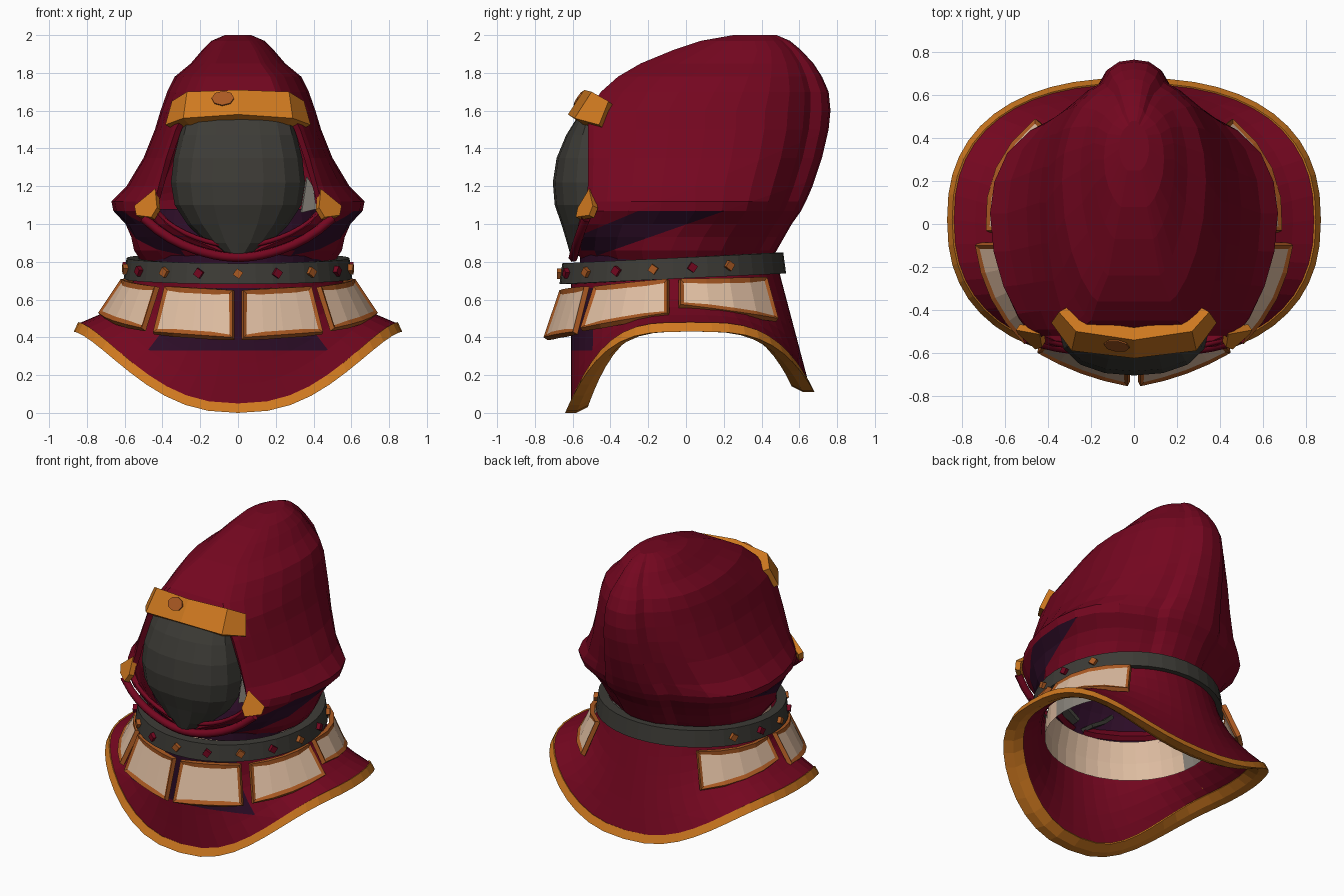
import bpy, bmesh, math
from mathutils import Vector, Matrix

if "Cube" in bpy.data.objects:
    bpy.data.objects.remove(bpy.data.objects["Cube"])


def material(name, r, g, b):
    m = bpy.data.materials.new(name)
    m.use_nodes = True
    m.diffuse_color = (r, g, b, 1)
    m.node_tree.nodes["Principled BSDF"].inputs["Base Color"].default_value = (r, g, b, 1)
    return m


RED = material("crimson cloth", .175, .002, .014)
SHADE = material("dark purple cloth", .026, .004, .021)
ORANGE = material("orange trim", .62, .19, .014)
BRONZE = material("bronze frame", .40, .10, .016)
CREAM = material("cream panel", .72, .50, .35)
GREY = material("charcoal", .046, .044, .037)
LINING = material("grey lining", .25, .23, .20)


def finish(name, bm, mats, thick=0.0, offset=-1, inner=0):
    bmesh.ops.recalc_face_normals(bm, faces=bm.faces)
    mesh = bpy.data.meshes.new(name)
    bm.to_mesh(mesh)
    bm.free()
    for m in mats:
        mesh.materials.append(m)
    ob = bpy.data.objects.new(name, mesh)
    bpy.context.collection.objects.link(ob)
    if thick:
        mod = ob.modifiers.new("thickness", "SOLIDIFY")
        mod.thickness, mod.offset, mod.material_offset = thick, offset, inner
    return ob


def loft(rows, closed=True, keep=None):
    """Join rows of points with quads; keep chooses which faces to make."""
    bm = bmesh.new()
    grid = [[bm.verts.new(p) for p in row] for row in rows]
    n = len(rows[0])
    for i in range(len(rows) - 1):
        for j in range(n if closed else n - 1):
            if keep and not keep(i, j, n):
                continue
            k = (j + 1) % n
            bm.faces.new((grid[i][j], grid[i][k], grid[i + 1][k], grid[i + 1][j]))
    return bm, grid


def cut(bm, point, normal):
    """Cut a clean colour border across the faces."""
    geom = bm.verts[:] + bm.edges[:] + bm.faces[:]
    bmesh.ops.bisect_plane(bm, geom=geom, plane_co=point, plane_no=normal)


def ring(rx, ry, cy, z, n=40):
    """Oval ring starting at the front; z may depend on the angle."""
    out = []
    for i in range(n):
        a = math.tau * i / n
        out.append((rx * math.sin(a), cy - ry * math.cos(a), z(a) if callable(z) else z))
    return out


# Hood: height, half width, front, widest y, back, half opening
LEVELS = [
    (.80, .51, -.55, -.08, .44, .04), (.86, .55, -.58, -.08, .48, .10),
    (.93, .565, -.58, -.05, .52, .27), (1.0, .595, -.57, 0, .56, .38),
    (1.07, .66, -.55, .05, .61, .44), (1.12, .67, -.53, .05, .635, .44),
    (1.2, .59, -.52, .05, .67, .42), (1.35, .50, -.52, .08, .72, .38),
    (1.5, .44, -.52, .1, .755, .33), (1.6, .41, -.52, .1, .765, .28),
    (1.7, .375, -.45, .15, .755, .2), (1.78, .335, -.36, .2, .72, .17),
    (1.85, .25, -.24, .25, .675, .12), (1.92, .19, -.07, .3, .61, .09),
    (1.97, .14, .08, .3, .55, .06), (2.0, .07, .25, .35, .48, .03)]
OPEN_ROWS = 9
# Back quarter with a raised spine between two folds
BACK = [(1, 0), (.97, .25), (.88, .48), (.72, .66), (.5, .79),
        (.37, .84), (.3, .93), (.17, .985), (0, 1)]


def hood_row(z, w, f, m, b, o):
    half = [(0, f), (o / 2, f)]
    for k in range(5):
        a = k * math.pi / 10
        half.append((o + (w - o) * math.sin(a) ** 1.5, m - (m - f) * math.cos(a)))
    half += [(w * c, m + (b - m) * s) for c, s in BACK]
    return [(x, y, z) for x, y in half] + [(-x, y, z) for x, y in half[-2:0:-1]]


def hood_keep(i, j, n):
    return i >= OPEN_ROWS or 2 <= j < n - 2


bm, grid = loft([hood_row(*v) for v in LEVELS], keep=hood_keep)
bm.faces.new(grid[-1])
loose = [v for v in bm.verts if not v.link_faces]
bmesh.ops.delete(bm, geom=loose, context="VERTS")
# Dark slanting band in the fold under the cheeks
cut(bm, (0, -.45, .84), (0, -.35, 1))
cut(bm, (0, -.56, .94), (0, -.42, 1))
for f in bm.faces:
    c = f.calc_center_median()
    low, high = .84 + .35 * (c.y + .45), .94 + .42 * (c.y + .56)
    f.material_index = int(not (low < c.z < min(high, 1.07) and abs(c.x) > .25))
finish("hood", bm, [SHADE, RED, RED], .035, inner=1)

# Face mask, curved like a shield
MASK = [(.83, .06, -.61), (.9, .17, -.63), (1.0, .27, -.66), (1.1, .335, -.695),
        (1.22, .355, -.705), (1.35, .34, -.685), (1.47, .31, -.635), (1.59, .28, -.56)]
rows = []
for z, w, y in MASK:
    steps = [k / 4 for k in range(-4, 5)]
    rows.append([(w * math.sin(t * math.pi / 2), y + (-.47 - y) * abs(t) ** 2.2, z) for t in steps])
bm, _ = loft(rows, closed=False)
finish("face_mask", bm, [GREY], .025)

# Dark inner scarf filling the front under the mask
bm, _ = loft([ring(.49, .50, -.06, .78), ring(.50, .51, -.05, .86),
              ring(.49, .48, -.04, .97), ring(.47, .43, -.03, 1.08)],
             keep=lambda i, j, n: j < n / 4 or j >= 3 * n / 4)
finish("inner_scarf", bm, [SHADE])

# Folded edges sweeping under the chin
for name, drop, back, radius in (("upper_fold", 0, 0, .014), ("lower_fold", .06, -.01, .026)):
    cu = bpy.data.curves.new(name, "CURVE")
    cu.dimensions, cu.bevel_depth, cu.bevel_resolution = "3D", radius, 1
    cu.resolution_u = 3
    path = [(.47, -.52, 1.09), (.37, -.56, .99), (.2, -.58, .91), (0, -.59, .87)]
    path += [(-x, y, z) for x, y, z in path[-2::-1]]
    sp = cu.splines.new("NURBS")
    sp.points.add(len(path) - 1)
    sp.use_endpoint_u = True
    for p, (x, y, z) in zip(sp.points, path):
        p.co = (x * (1 + drop), y + back, z - drop, 1)
    cu.materials.append(RED)
    bpy.context.collection.objects.link(bpy.data.objects.new(name, cu))

# Brow band wrapping round the top of the opening
brow = [(0, -.625, 1.58, 0, -.54, 1.71), (.29, -.59, 1.56, .27, -.50, 1.70),
        (.385, -.46, 1.525, .35, -.41, 1.65)]
brow = [(-b[0], b[1], b[2], -b[3], b[4], b[5]) for b in brow[:0:-1]] + brow
bm, _ = loft([[b[:3] for b in brow], [b[3:] for b in brow]], closed=False)
finish("brow_band", bm, [ORANGE], .07)

# Worn spot on the brow band
bm = bmesh.new()
tilt = Matrix.Translation((-.08, -.567, 1.665)) @ Matrix.Rotation(math.radians(-8), 4, "Z") \
    @ Matrix.Rotation(math.radians(57), 4, "X") @ Matrix.Diagonal((.06, .045, .008, 1))
bmesh.ops.create_cone(bm, cap_ends=True, segments=8, radius1=1, radius2=1, depth=1, matrix=tilt)
finish("brow_spot", bm, [BRONZE])


# Belt, lower at the front
def belt_z(dz):
    return lambda a: .765 - .028 * math.cos(a) + dz


bm, _ = loft([ring(.54, .53, -.07, belt_z(-.055)), ring(.605, .60, -.07, belt_z(-.055)),
              ring(.59, .585, -.07, belt_z(.055)), ring(.53, .52, -.07, belt_z(.055)),
              ring(.54, .53, -.07, belt_z(-.055))])
finish("neck_belt", bm, [GREY])

# Studs around the front and sides of the belt
bm = bmesh.new()
for k in range(-6, 7):
    a = math.radians(k * 20)
    pos = Vector((.6 * math.sin(a), -.07 - .593 * math.cos(a), belt_z(0)(a)))
    m = Matrix.Translation(pos) @ Matrix.Rotation(a, 4, "Z") @ Matrix.Rotation(.6, 4, "Y")
    made = bmesh.ops.create_cube(bm, size=.04, matrix=m)
    for f in {f for v in made["verts"] for f in v.link_faces}:
        f.material_index = k % 2
finish("belt_studs", bm, [BRONZE, RED])


# Shoulder mantle, squarer toward a hem that dips at front and back
def mantle_row(t, grow=0.0, dz=0.0):
    out = []
    for i in range(48):
        a = math.tau * i / 48
        s, c = math.sin(a), math.cos(a)
        hem = .475 - (.43 if c > 0 else .32) * abs(c) ** 3
        e = t ** 2.6
        power = 1 - .16 * e
        x = math.copysign(abs(s) ** power, s) * (.55 + .29 * e + grow)
        y = math.copysign(abs(c) ** power, c) * (.55 + .08 * t + grow)
        out.append((x, -.06 + .08 * t - y, .76 + (hem - .76) * t + dz))
    return out


bm, _ = loft([mantle_row(t) for t in (0, .2, .4, .55, .7, .85, 1)])
# Dark cloth below the front panels
for z in (.33, .66):
    cut(bm, (0, 0, z), (0, 0, 1))
for f in bm.faces:
    c = f.calc_center_median()
    f.material_index = int(not (c.y < -.5 and abs(c.x) < .42 and .33 < c.z < .66))
finish("mantle", bm, [SHADE, RED, RED], .02, inner=1)

# Orange hem folded under the mantle edge
bm, _ = loft([mantle_row(1, .006, .005), mantle_row(1, .03, -.045),
              mantle_row(1, -.03, -.045), mantle_row(1, -.09, -.015)])
finish("mantle_hem", bm, [ORANGE], .012)

# Lining inside the neck, paler at the front
bm, _ = loft([ring(.53, .52, -.05, .54), ring(.52, .51, -.06, .66), ring(.49, .48, -.06, .80)])
for f in bm.faces:
    f.material_index = int(f.calc_center_median().y < -.1)
finish("neck_lining", bm, [LINING, CREAM])

# Framed panels: top inner, top outer, bottom inner, bottom outer corners, bulge
PANELS = {
    "front_panel": ((.03, -.67, .65), (.39, -.54, .67), (.03, -.755, .40), (.45, -.60, .43), .02),
    "side_panel": ((.44, -.49, .67), (.62, -.1, .71), (.51, -.56, .45), (.74, -.1, .53), .045),
    "rear_panel": ((.61, -.03, .71), (.39, .43, .72), (.69, -.03, .575), (.46, .49, .50), .075)}


def panel(name, ta, tb, ba, bb, bulge, side):
    rows = []
    for a, b in ((ta, tb), (ba, bb)):
        a, b = Vector(a), Vector(b)
        out = Vector((b.y - a.y, a.x - b.x, 0)).normalized()
        rows.append([a.lerp(b, t) + out * bulge * 4 * t * (1 - t) for t in (0, .25, .5, .75, 1)])
    bm, _ = loft(rows, closed=False)
    bmesh.ops.recalc_face_normals(bm, faces=bm.faces)
    out = Vector((tb[1] - ta[1], ta[0] - tb[0], 0))
    if bm.faces[:][0].normal.dot(out) < 0:
        bmesh.ops.reverse_faces(bm, faces=bm.faces)
    frame = bmesh.ops.inset_region(bm, faces=bm.faces[:], thickness=.026, depth=-.01, use_boundary=True)
    for f in frame["faces"]:
        f.material_index = 1
    bmesh.ops.scale(bm, verts=bm.verts, vec=(side, 1, 1))
    finish(name, bm, [CREAM, BRONZE], .03)


for side, word in ((1, "left"), (-1, "right")):
    for name, spec in PANELS.items():
        panel(f"{word}_{name}", *spec, side)
    # Corner clip at the lower end of the face opening
    bm = bmesh.new()
    pts = [(.43, -.50, 1.18), (.42, -.56, 1.08), (.45, -.57, 1.03), (.53, -.50, 1.04), (.54, -.48, 1.09)]
    bm.faces.new([bm.verts.new((x * side, y, z)) for x, y, z in pts])
    finish(f"{word}_corner_clip", bm, [ORANGE], .035, 0)

# Padding beside the mask
bm = bmesh.new()
bm.faces.new([bm.verts.new(p) for p in
              [(.36, -.46, 1.25), (.33, -.46, 1.06), (.41, -.44, 1.08), (.39, -.44, 1.2)]])
finish("left_cheek_pad", bm, [LINING], .02)
